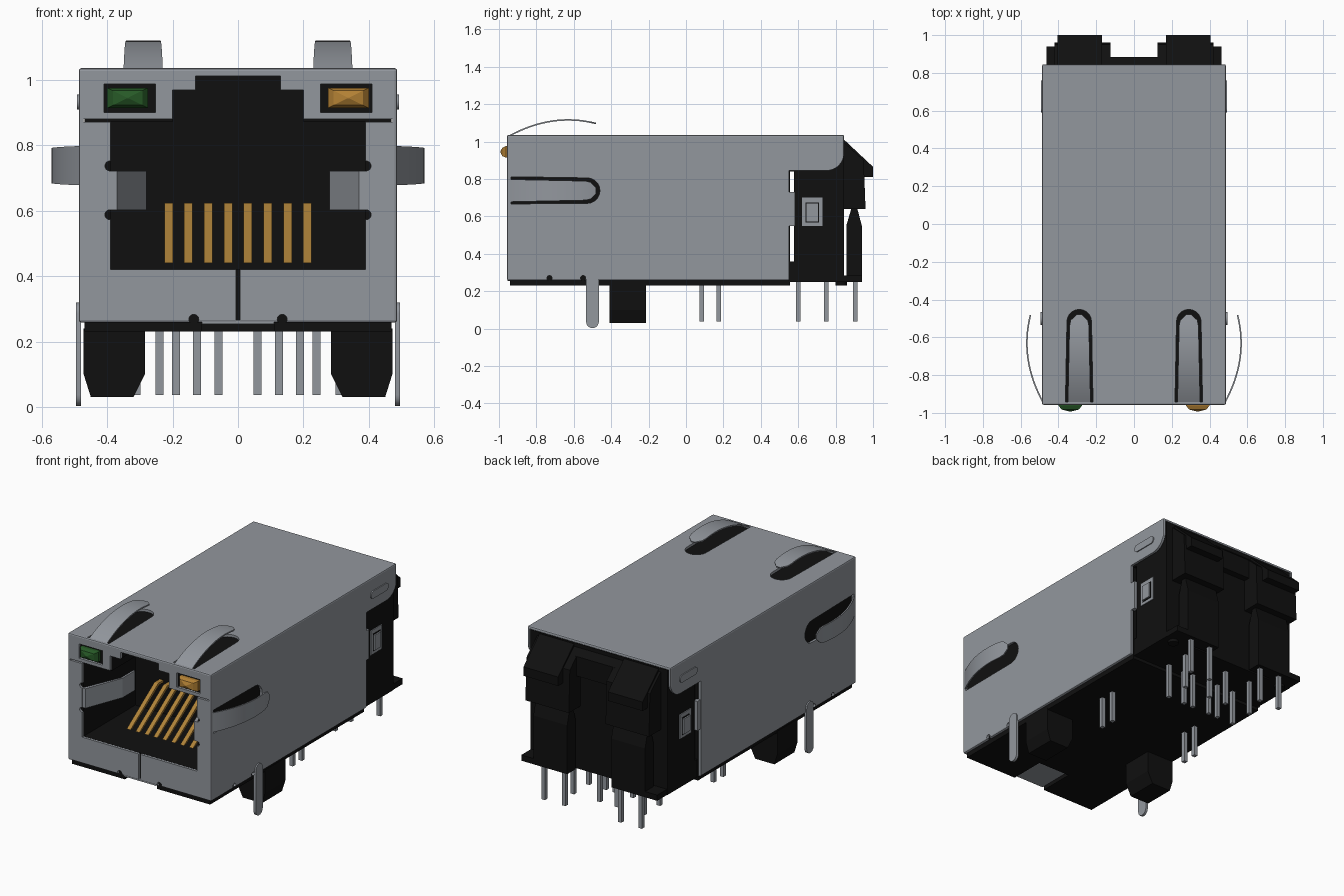
import bpy, bmesh, math
from mathutils import Vector

if "Cube" in bpy.data.objects:
    bpy.data.objects.remove(bpy.data.objects["Cube"], do_unlink=True)


def material(name, rgb):
    m = bpy.data.materials.new(name)
    m.use_nodes = True
    m.diffuse_color = (*rgb, 1)
    m.node_tree.nodes["Principled BSDF"].inputs["Base Color"].default_value = (*rgb, 1)
    return m


STEEL = material("steel grey", (0.29, 0.31, 0.34))
BLACK = material("black plastic", (0.005, 0.005, 0.005))
GOLD = material("contact gold", (0.42, 0.22, 0.04))
GREEN = material("green lens", (0.02, 0.10, 0.02))
AMBER = material("amber lens", (0.45, 0.22, 0.035))


def prism(name, pts, axis, lo, hi, mat=None, smooth=False):
    """Extrude a flat outline along an axis; outline is the other two axes in order."""
    i = "xyz".index(axis)

    def place(p, d):
        c = list(p)
        c.insert(i, d)
        return c
    bm = bmesh.new()
    a = [bm.verts.new(place(p, lo)) for p in pts]
    b = [bm.verts.new(place(p, hi)) for p in pts]
    bm.faces.new(a)
    bm.faces.new(b[::-1])
    for k in range(len(pts)):
        n = (k + 1) % len(pts)
        bm.faces.new((a[k], a[n], b[n], b[k]))
    bmesh.ops.recalc_face_normals(bm, faces=bm.faces)
    me = bpy.data.meshes.new(name)
    bm.to_mesh(me)
    bm.free()
    ob = bpy.data.objects.new(name, me)
    bpy.context.collection.objects.link(ob)
    if mat:
        me.materials.append(mat)
    if smooth:
        bpy.ops.object.select_all(action="DESELECT")
        ob.select_set(True)
        bpy.context.view_layer.objects.active = ob
        bpy.ops.object.shade_smooth_by_angle(angle=math.radians(30))
    return ob


def rect(x0, x1, y0, y1):
    return [(x0, y0), (x1, y0), (x1, y1), (x0, y1)]


def box(name, x, y, z, mat=None):
    return prism(name, rect(*x, *y), "z", *z, mat)


def both(x0, x1, s):
    return tuple(sorted((s * x0, s * x1)))


def arc(cx, cy, r, a0, a1, n=10):
    return [(cx + r * math.cos(math.radians(a0 + (a1 - a0) * k / n)),
             cy + r * math.sin(math.radians(a0 + (a1 - a0) * k / n))) for k in range(n + 1)]


def circle(cx, cy, r):
    return arc(cx, cy, r, 0, 345, 23)


def pill(cx, z0, z1, r):
    return arc(cx, z1 - r, r, 0, 180) + arc(cx, z0 + r, r, 180, 360)


def cut(ob, cutters):
    """Subtract the cutters, bake the result and discard them."""
    for c in cutters:
        m = ob.modifiers.new("cut", "BOOLEAN")
        m.operation, m.solver, m.object = "DIFFERENCE", "EXACT", c
    dg = bpy.context.evaluated_depsgraph_get()
    me = bpy.data.meshes.new_from_object(ob.evaluated_get(dg))
    ob.modifiers.clear()
    ob.data = me
    for c in cutters:
        bpy.data.objects.remove(c, do_unlink=True)


# Stepped outline of the plug opening
half = [(0.39, 0.42), (0.39, 0.872), (0.2, 0.872), (0.2, 0.97), (0.13, 0.97), (0.13, 1.012)]
port = half + [(-x, z) for x, z in reversed(half)]

# Metal shell: folded sheet, open below and behind
shell = box("shell", (-0.487, 0.487), (-0.957, 0.845), (0.258, 1.036), STEEL)
bev = shell.modifiers.new("soft folds", "BEVEL")
bev.width, bev.segments = 0.008, 2
cuts = [
    box("c", (-0.472, 0.472), (-0.943, 1.1), (0, 1.021)),
    prism("c", [(0.552, 0), (0.552, 0.845), (0.75, 0.845)] + arc(0.75, 0.94, 0.095, -80, 0, 8)
          + [(1.2, 0.94), (1.2, 0)], "x", -1, 1),
    prism("c", port, "y", -1.1, -0.9),
    box("c", (-0.006, 0.006), (-1.1, -0.9), (0.2, 0.5)),
]
for s in (-1, 1):
    cuts += [
        box("c", both(0.252, 0.41, s), (-1.1, -0.9), (0.9, 0.988)),
        box("c", both(0.19, 0.472, s), (-1.1, -0.9), (0.872, 0.88)),
        prism("c", [(s * 0.29 + 0.073, -0.942)] + arc(s * 0.29, -0.517, 0.065, 0, 180)
              + [(s * 0.29 - 0.073, -0.942)], "z", 0.9, 1.2),
        prism("c", [(-0.935, 0.667)] + arc(-0.528, 0.738, 0.068, -90, 90)
              + [(-0.935, 0.812)], "x", *both(0.4, 0.6, s)),
        prism("c", circle(s * 0.135, 0.268, 0.015), "y", -1.1, -0.9),
    ]
    for z in (0.588, 0.737):
        cuts.append(prism("c", circle(s * 0.392, z, 0.015), "y", -1.1, -0.9))
    for y in (-0.73, -0.55):
        cuts.append(prism("c", circle(y, 0.27, 0.014), "x", *both(0.4, 0.6, s)))
cut(shell, cuts)

# Plastic housing with the plug cavity
housing = box("front_housing", (-0.47, 0.47), (-0.942, 0.555), (0.23, 1.019), BLACK)
cut(housing, [prism("c", port, "y", -1.1, -0.44),
              box("c", (-0.11, 0.11), (-1.1, -0.72), (0.1, 0.262))])
box("bottom_flange", (-0.11, 0.11), (-0.955, -0.74), (0.254, 0.266), STEEL)

# Rear housing with its bridges
box("rear_housing", (-0.465, 0.465), (0.577, 0.845), (0.25, 1.019), BLACK)
box("upper_bridge", (-0.465, 0.465), (0.55, 0.58), (0.84, 1.019), BLACK)
box("lower_bridge", (-0.465, 0.465), (0.55, 0.58), (0.25, 0.36), BLACK)
prism("rear_middle_hood", [(0.84, 1.0), (0.885, 0.96), (0.885, 0.84), (0.84, 0.84)],
      "x", -0.14, 0.14, BLACK)

for s, side in ((-1, "right"), (1, "left")):
    # Sloped rear hoods and the posts under them
    prism(side + "_rear_hood", [(0.84, 1.015), (1.0, 0.865), (1.0, 0.81), (0.84, 0.81)],
          "x", *both(0.17, 0.405, s), BLACK)
    prism(side + "_hood_shoulder", [(0.84, 1.0), (0.95, 0.9), (0.96, 0.64), (0.84, 0.64)],
          "x", *both(0.125, 0.42, s), BLACK)
    prism(side + "_rear_post", [(0.857, 0.25), (0.94, 0.25), (0.94, 0.55), (0.915, 0.645),
                                (0.885, 0.645), (0.857, 0.55)], "x", *both(0.15, 0.38, s), BLACK)
    box(side + "_rear_foot", both(0.3, 0.462, s), (0.84, 0.94), (0.25, 0.285), BLACK)
    prism(side + "_standoff", circle(s * 0.4, 0.83, 0.03), "z", 0.232, 0.26, BLACK)
    # Shell lock details
    box(side + "_latch_plate", both(0.46, 0.470, s), (0.62, 0.73), (0.55, 0.7), STEEL)
    box(side + "_latch_frame", both(0.46, 0.472, s), (0.638, 0.712), (0.568, 0.675), BLACK)
    box(side + "_latch_tooth", both(0.46, 0.48, s), (0.644, 0.706), (0.574, 0.668), STEEL)
    box(side + "_shell_lip", both(0.46, 0.485, s), (0.545, 0.582), (0.55, 0.73), STEEL)
    dimple = [(y, z) for z, y in pill(0.932, 0.59, 0.76, 0.023)]
    prism(side + "_shell_dimple", dimple, "x", *both(0.48, 0.493, s), STEEL, True)

    # Arched grounding springs: sheet strip profile with tapered width
    def spring(name, point):
        n = 16
        bm = bmesh.new()
        rows = []
        for k in range(n + 1):
            t = k / n
            y = -0.95 + 0.47 * t
            h = 0.088 * (1 - ((y + 0.63) / 0.32) ** 2)
            w = 0.06 - 0.01 * t
            if t > 0.88:
                w *= math.sqrt(max(0.08, 1 - ((t - 0.88) / 0.125) ** 2))
            rows.append([bm.verts.new(point(q, y, h)) for q in (-w, w)])
        for a, b in zip(rows, rows[1:]):
            bm.faces.new((a[0], a[1], b[1], b[0]))
        bmesh.ops.recalc_face_normals(bm, faces=bm.faces)
        bmesh.ops.solidify(bm, geom=bm.faces[:], thickness=0.008)
        bmesh.ops.recalc_face_normals(bm, faces=bm.faces)
        ob = prism(name, rect(0, 1, 0, 1), "z", 0, 1, STEEL)
        bm.to_mesh(ob.data)
        bm.free()
        bpy.ops.object.select_all(action="DESELECT")
        ob.select_set(True)
        bpy.context.view_layer.objects.active = ob
        bpy.ops.object.shade_smooth_by_angle(angle=math.radians(30))

    spring(side + "_top_spring", lambda q, y, h: (s * 0.29 + q, y, 1.032 + h))
    spring(side + "_side_spring", lambda q, y, h: (s * (0.483 + h), y, 0.738 + q))
    # Inward bent plug spring
    prism(side + "_plug_spring", [(s * 0.392, -0.955), (s * 0.37, -0.955), (s * 0.28, -0.72),
                                  (s * 0.28, -0.6), (s * 0.292, -0.6), (s * 0.292, -0.72)],
          "z", 0.602, 0.722, STEEL)
    # Board peg and grounding tab
    prism(side + "_board_peg", [(s * x, z) for x, z in ((0.285, 0.24), (0.285, 0.1), (0.32, 0.03),
          (0.45, 0.03), (0.472, 0.1), (0.472, 0.24))], "y", -0.41, -0.215, BLACK)
    prism(side + "_ground_tab", pill(-0.5, 0.003, 0.32, 0.034), "x",
          *both(0.48, 0.495, s), STEEL, True)

    # Faceted indicator lens
    lens = box(side + "_lens", both(0.275, 0.4, s), (-0.985, -0.93), (0.914, 0.976),
               GREEN if s < 0 else AMBER)
    c = Vector((s * 0.3375, 0, 0.945))
    bm = bmesh.new()
    bm.from_mesh(lens.data)
    front = min(bm.faces, key=lambda f: f.calc_center_median().y)
    for v in front.verts:
        v.co.y = -0.962
    for scale, y in ((0.72, -0.982), (0.08, -0.993)):
        front = bmesh.ops.extrude_discrete_faces(bm, faces=[front])["faces"][0]
        for v in front.verts:
            v.co.x = c.x + (v.co.x - c.x) * scale
            v.co.z = c.z + (v.co.z - c.z) * scale
            v.co.y = y
    bm.to_mesh(lens.data)
    bm.free()

# Sloping gold contacts
for k in range(8):
    x = -0.2125 + k * 0.0607
    prism(f"contact_{k + 1}", [(-0.76, 0.44), (-0.74, 0.44), (-0.48, 0.61), (-0.43, 0.61),
                               (-0.43, 0.624), (-0.49, 0.624)], "x", x - 0.013, x + 0.013, GOLD)

# Solder pins in rows
rows = {0.085: [0.31], 0.175: [0.31], 0.6: [0.06, 0.125, 0.24], 0.75: [0.06, 0.24],
        0.905: [0.19, 0.33]}
for y, xs in rows.items():
    for x in xs:
        for s in (-1, 1):
            box("solder_pin", (s * x - 0.012, s * x + 0.012), (y - 0.012, y + 0.012),
                (0.037, 0.26), STEEL)
